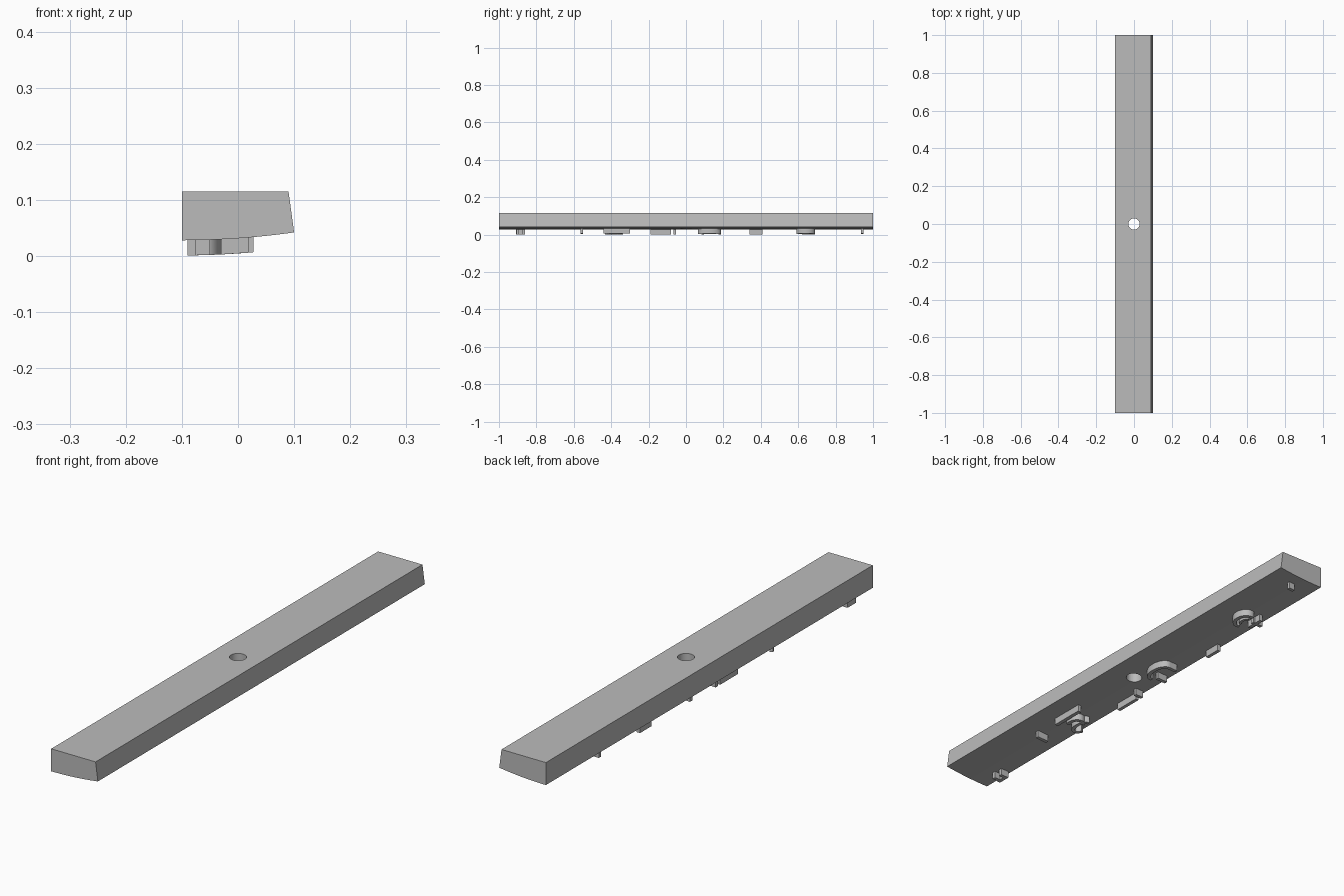
import bpy, bmesh, math
from mathutils import Vector

cube = bpy.data.objects.get("Cube")
if cube:
    bpy.data.objects.remove(cube, do_unlink=True)

grey = bpy.data.materials.new("plain grey")
grey.use_nodes = True
colour = (0.5, 0.5, 0.5, 1)
grey.diffuse_color = colour
grey.node_tree.nodes["Principled BSDF"].inputs["Base Color"].default_value = colour


def under(x):
    """Height of the gently curved underside."""
    return 0.028 + 0.014 * ((x + 0.1) / 0.2) ** 2


def finish(name, bm):
    bmesh.ops.recalc_face_normals(bm, faces=bm.faces)
    mesh = bpy.data.meshes.new(name)
    bm.to_mesh(mesh)
    bm.free()
    obj = bpy.data.objects.new(name, mesh)
    bpy.context.collection.objects.link(obj)
    mesh.materials.append(grey)
    return obj


def activate(obj):
    bpy.ops.object.select_all(action="DESELECT")
    obj.select_set(True)
    bpy.context.view_layer.objects.active = obj


def ridge(name, path, width=0.014):
    """Raised rib following an (x, y) path on the underside."""
    pts = [Vector(p) for p in path]
    bm = bmesh.new()
    rings = []
    for i, p in enumerate(pts):
        run = (pts[min(i + 1, len(pts) - 1)] - pts[max(i - 1, 0)]).normalized()
        side = Vector((-run.y, run.x)) * width / 2
        a, b = p + side, p - side
        rings.append([bm.verts.new((q.x, q.y, under(q.x) + dz))
                      for q, dz in ((a, 0.003), (b, 0.003), (b, -0.027), (a, -0.027))])
    for r, s in zip(rings, rings[1:]):
        for k in range(4):
            n = (k + 1) % 4
            bm.faces.new((r[k], r[n], s[n], s[k]))
    bm.faces.new(rings[0])
    bm.faces.new(rings[-1])
    obj = finish(name, bm)
    activate(obj)
    bpy.ops.object.shade_smooth_by_angle(angle=math.radians(30))


def arc(x, y, rx, ry, start, end, steps=14):
    """Elliptical path; zero degrees points to +y, ninety to +x."""
    turns = [math.radians(start + (end - start) * i / steps) for i in range(steps + 1)]
    return [(x + rx * math.sin(t), y + ry * math.cos(t)) for t in turns]


# Long bar: flat top, one sloped side, curved underside
xs = [-0.1 + 0.2 * i / 12 for i in range(13)]
profile = [(x, under(x)) for x in xs] + [(0.09, 0.115), (-0.1, 0.115)]
bm = bmesh.new()
end_face = bm.faces.new([bm.verts.new((x, -1, z)) for x, z in profile])
made = bmesh.ops.extrude_face_region(bm, geom=[end_face])["geom"]
bmesh.ops.translate(bm, vec=(0, 2, 0), verts=[v for v in made if isinstance(v, bmesh.types.BMVert)])
bar = finish("bar", bm)

# Round hole through the middle
bm = bmesh.new()
bmesh.ops.create_cone(bm, cap_ends=True, segments=32, radius1=0.03, radius2=0.03, depth=0.4)
cutter = finish("hole_cutter", bm)
cutter.hide_render = True
cut = bar.modifiers.new("hole", "BOOLEAN")
cut.object = cutter
cut.operation = "DIFFERENCE"
cut.solver = "EXACT"
activate(bar)
bpy.ops.object.modifier_apply(modifier=cut.name)
bpy.data.objects.remove(cutter, do_unlink=True)
bpy.ops.object.shade_smooth_by_angle(angle=math.radians(30))

# Straight ribs along the bar
for name, x, y0, y1 in (("long_rib", 0.021, -0.44, -0.30), ("middle_rib", -0.083, -0.19, -0.08),
                        ("short_rib", -0.083, 0.34, 0.41), ("front_rib", -0.083, -0.91, -0.86),
                        ("back_rib", -0.06, 0.62, 0.69)):
    ridge(name, [(x, y0), (x, y1)])

# Straight ribs across the bar
for name, y, x0, x1 in (("front_cross_rib_a", -0.867, -0.09, -0.055), ("front_cross_rib_b", -0.9, -0.08, -0.05),
                        ("cross_rib", -0.557, -0.03, 0.02), ("middle_cross_rib", -0.06, -0.09, -0.055),
                        ("stem_rib", 0.09, -0.085, -0.04), ("back_cross_rib", 0.655, -0.09, -0.045),
                        ("end_rib", 0.943, -0.01, 0.015)):
    ridge(name, [(x0, y), (x1, y)])

# Curved ribs
ridge("front_curve_inner", arc(-0.028, -0.385, 0.025, 0.035, -60, 120))
ridge("front_curve_outer", arc(-0.06, -0.385, 0.024, 0.042, 0, 240))
ridge("middle_curve", arc(-0.025, 0.125, 0.03, 0.055, -10, 190))
ridge("middle_curve_tail", [(-0.025, 0.18), (-0.06, 0.18)])
ridge("back_curve", arc(-0.015, 0.64, 0.03, 0.043, -20, 200))
ridge("back_curve_inner", arc(-0.02, 0.64, 0.012, 0.022, 0, 180), 0.01)
